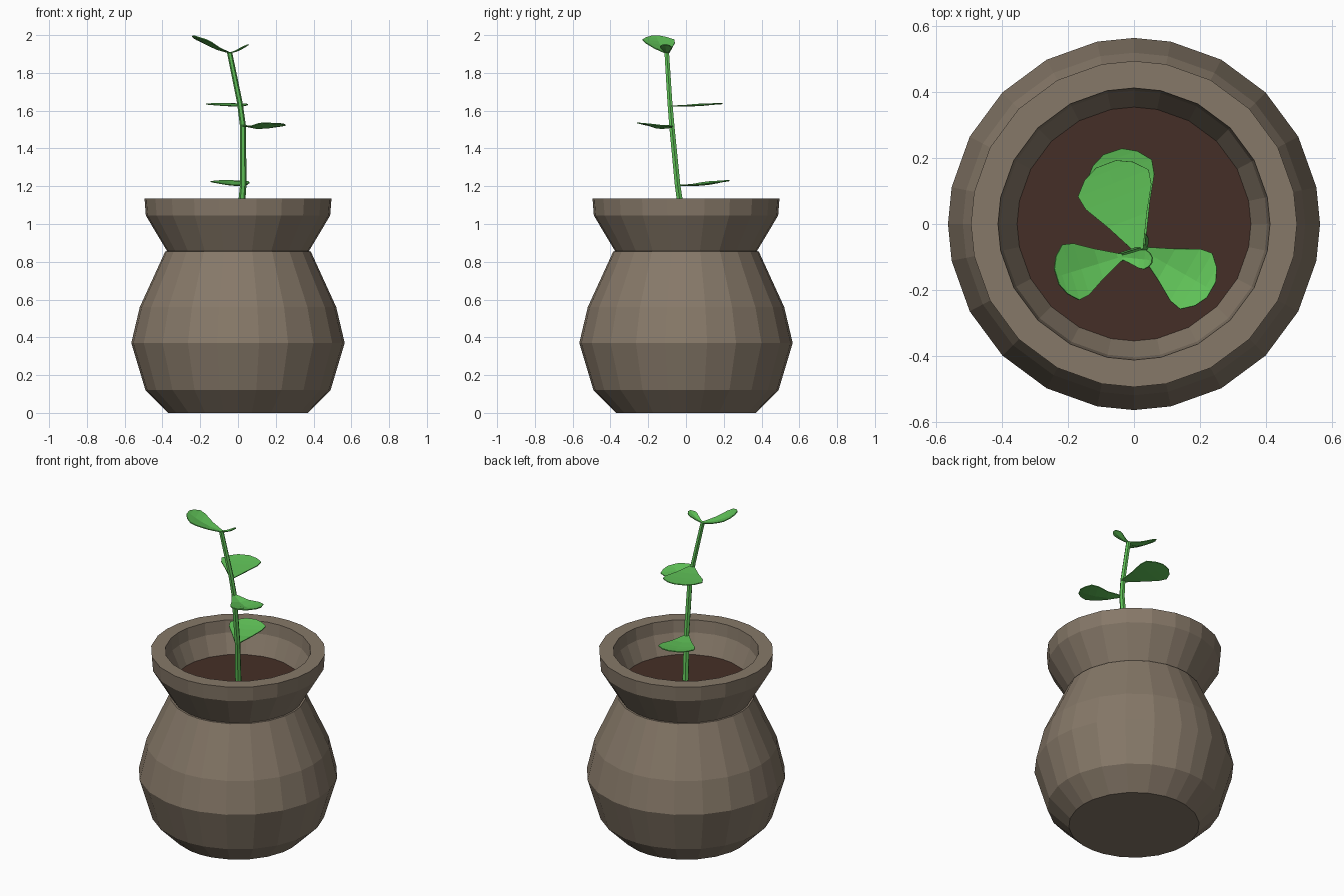
import bpy, math
from mathutils import Vector

if "Cube" in bpy.data.objects:
    bpy.data.objects.remove(bpy.data.objects["Cube"])


def material(name, rgb):
    m = bpy.data.materials.new(name)
    m.diffuse_color = (*rgb, 1)
    m.use_nodes = True
    m.node_tree.nodes["Principled BSDF"].inputs["Base Color"].default_value = m.diffuse_color
    return m


CLAY = material("clay", (0.24, 0.19, 0.14))
SOIL = material("soil", (0.06, 0.028, 0.02))
GREEN = material("green", (0.12, 0.56, 0.10))

# 24 sides, slightly narrower at the four axis directions
ANGLES = [math.radians(q * 90 + a) for q in range(4)
          for a in (0, 11.4, 28, 45, 62, 78.6)]


def make(name, verts, faces, mat):
    me = bpy.data.meshes.new(name)
    me.from_pydata(verts, [], faces)
    me.materials.append(mat)
    ob = bpy.data.objects.new(name, me)
    bpy.context.collection.objects.link(ob)
    return ob


def lathe(name, profile, mat, cap_start=False):
    n = len(ANGLES)
    verts = [(r * math.cos(a), r * math.sin(a), z) for r, z in profile for a in ANGLES]
    faces = [(i * n + j, i * n + (j + 1) % n, (i + 1) * n + (j + 1) % n, (i + 1) * n + j)
             for i in range(len(profile) - 1) for j in range(n)]
    if cap_start:
        faces.append(tuple(reversed(range(n))))
    return make(name, verts, faces, mat)


# Pot: outer wall, flared rim, inner wall down to the soil
lathe("pot", [(0.37, 0), (0.49, 0.12), (0.565, 0.37), (0.52, 0.56), (0.385, 0.855),
              (0.375, 0.856), (0.488, 1.045), (0.495, 1.135), (0.413, 1.135),
              (0.405, 1.06), (0.353, 0.94)], CLAY, True)

# Soil disc
make("soil", [(0.355 * math.cos(a), 0.355 * math.sin(a), 0.945) for a in ANGLES],
     [tuple(range(len(ANGLES)))], SOIL)


# Stem: tapering hexagonal tube
path = [(0.01, -0.01, 0.93), (0.022, -0.035, 1.14), (0.028, -0.045, 1.21),
        (0.026, -0.075, 1.52), (0.01, -0.085, 1.64), (-0.045, -0.102, 1.91)]
S = 6
sv, sf = [], []
for i, (x, y, z) in enumerate(path):
    r = 0.019 - 0.001 * i
    sv += [(x + r * math.cos(k * math.tau / S), y + r * math.sin(k * math.tau / S), z)
           for k in range(S)]
for i in range(len(path) - 1):
    sf += [(i * S + k, i * S + (k + 1) % S, (i + 1) * S + (k + 1) % S, (i + 1) * S + k)
           for k in range(S)]
sf += [tuple(reversed(range(S))), tuple(range(len(sv) - S, len(sv)))]
make("stem", sv, sf, GREEN)

# Leaf outline: position along the leaf, relative half width
OUTLINE = [(0, 0.12), (0.35, 0.55), (0.62, 0.93), (0.78, 1.0), (0.92, 0.68), (1, 0.28)]


def leaf(name, base, tip, half, cup, roll=0.0):
    b, t = Vector(base), Vector(tip)
    d = t - b
    side = Vector((-d.y, d.x, 0)).normalized()
    verts, faces = [], []
    for s, w in OUTLINE:
        for k in (-1, 0, 1):
            lift = cup * (abs(k) * w - 1) * math.sin(math.pi * s) + roll * k * w
            verts.append(b + d * s + side * (k * w * half) + Vector((0, 0, lift)))
    for i in range(len(OUTLINE) - 1):
        for k in (0, 1):
            p = i * 3 + k
            faces.append((p, p + 3, p + 4, p + 1))
    ob = make(name, verts, faces, GREEN)
    mod = ob.modifiers.new("thickness", "SOLIDIFY")
    mod.thickness = 0.005
    mod.offset = 0


# Leaves from bottom to top
leaf("leaf_low", (0.025, -0.045, 1.205), (-0.065, 0.22, 1.23), 0.105, 0.012)
leaf("leaf_right", (0.026, -0.08, 1.52), (0.235, -0.20, 1.53), 0.098, 0.02, -0.008)
leaf("leaf_back", (0.015, -0.08, 1.625), (-0.085, 0.182, 1.638), 0.115, 0.006)
leaf("leaf_top", (-0.04, -0.10, 1.905), (-0.235, -0.16, 1.995), 0.088, 0.015)
leaf("leaf_bud", (-0.045, -0.10, 1.905), (0.055, -0.11, 1.95), 0.03, 0.008)
